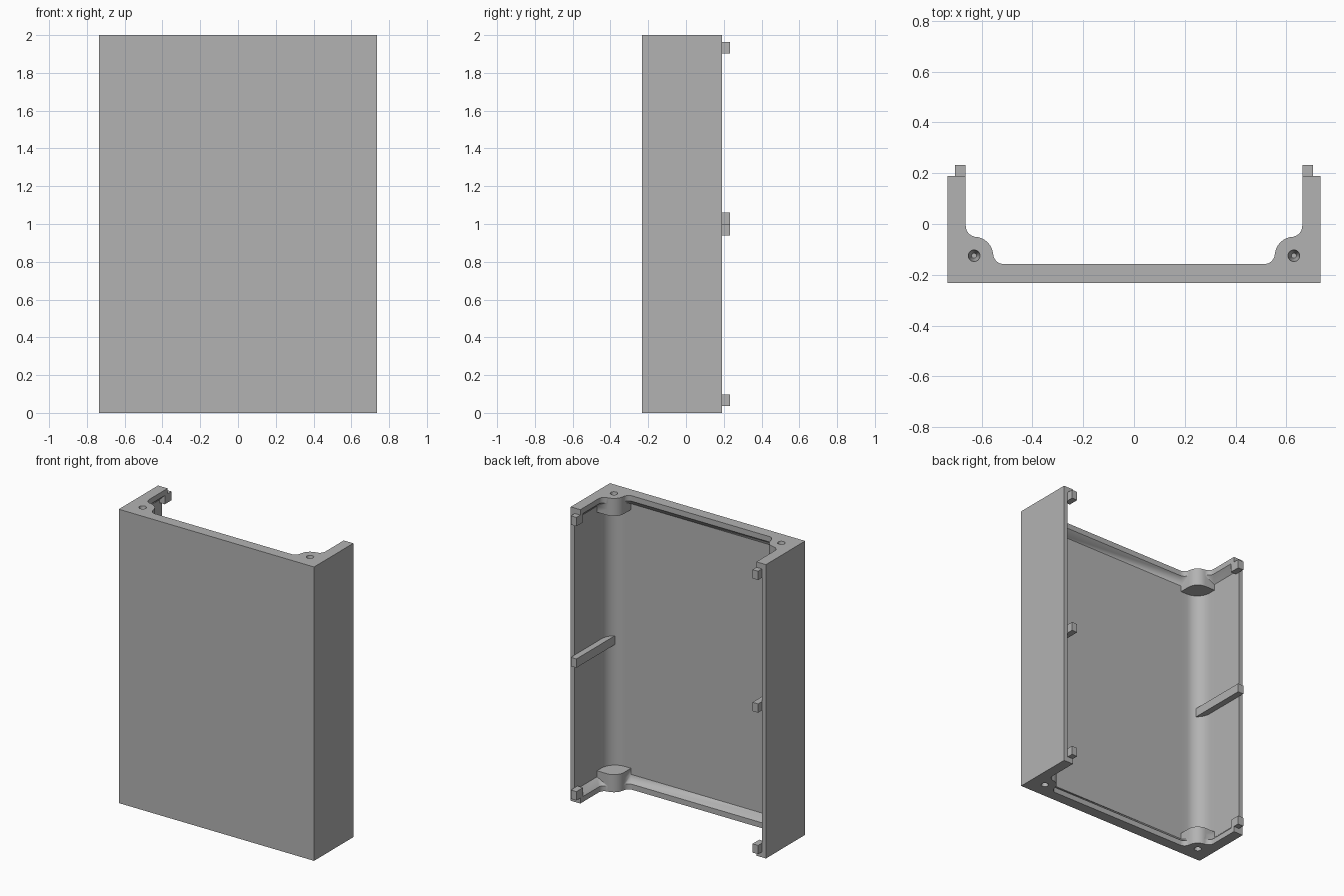
import bpy, bmesh
from math import cos, sin, radians
from mathutils import Matrix, Vector

cube = bpy.data.objects.get("Cube")
if cube:
    bpy.data.objects.remove(cube, do_unlink=True)

# Main sizes
HX, FRONT, BACK, HEIGHT = 0.735, -0.232, 0.19, 2.0
WALL_X, WALL_Y = 0.705, -0.2          # inner faces of the thin walls
BOSS_X, BOSS_Y, BOSS_R = 0.555, -0.05, 0.075
RIM, RIM_Z, BOSS_Z = 0.042, 0.037, 0.12
STEPS = 8

grey = bpy.data.materials.new("plain grey")
grey.use_nodes = True
COLOR = (0.45, 0.45, 0.45, 1)
grey.diffuse_color = COLOR
grey.node_tree.nodes["Principled BSDF"].inputs["Base Color"].default_value = COLOR


def arc(cx, cy, r, a0, a1):
    angles = [radians(a0 + (a1 - a0) * i / STEPS) for i in range(STEPS + 1)]
    return [(cx + r * cos(a), cy + r * sin(a)) for a in angles]


def boss_profile(t):
    """Inner half profile with corner boss; t is the rim thickness."""
    x, y = WALL_X - t, WALL_Y + t
    return ([(x, BACK)] + arc(x - t, BOSS_Y + t, t, 0, -90)
            + arc(BOSS_X + BOSS_R, BOSS_Y - BOSS_R, BOSS_R, 90, 180)
            + arc(BOSS_X - t, y + t, t, 0, -90))


def plain_profile():
    """Inner half profile with only a rounded corner."""
    r = 0.1
    n = STEPS + 1
    return ([(WALL_X, BACK)] + [(WALL_X, BOSS_Y)] * n
            + arc(WALL_X - r, WALL_Y + r, r, 0, -90) + [(BOSS_X, WALL_Y)] * n)


def finish(name, bm):
    bmesh.ops.recalc_face_normals(bm, faces=bm.faces)
    mesh = bpy.data.meshes.new(name)
    bm.to_mesh(mesh)
    bm.free()
    mesh.materials.append(grey)
    obj = bpy.data.objects.new(name, mesh)
    bpy.context.scene.collection.objects.link(obj)
    return obj


def box(name, lo, hi):
    lo, hi = Vector(lo), Vector(hi)
    bm = bmesh.new()
    bmesh.ops.create_cube(bm, size=1, matrix=Matrix.Translation((lo + hi) / 2)
                          @ Matrix.Diagonal((*(hi - lo), 1)))
    return finish(name, bm)


# Shell: stacked sections with rims, chamfers and corner bosses at both ends
lower = [(0, boss_profile(RIM)), (RIM_Z, boss_profile(RIM)),
         (RIM_Z + RIM, boss_profile(0)), (BOSS_Z, boss_profile(0)),
         (BOSS_Z, plain_profile())]
sections = lower + [(HEIGHT - z, p) for z, p in reversed(lower)]
bm = bmesh.new()
rings = []
for z, half in sections:
    outline = half + [(-x, y) for x, y in reversed(half)]
    outline += [(-HX, BACK), (-HX, FRONT), (HX, FRONT), (HX, BACK)]
    rings.append([bm.verts.new((x, y, z)) for x, y in outline])
for a, b in zip(rings, rings[1:]):
    for i in range(len(a)):
        j = (i + 1) % len(a)
        bm.faces.new((a[i], a[j], b[j], b[i]))
bm.faces.new(rings[0])
bm.faces.new(rings[-1])
bmesh.ops.remove_doubles(bm, verts=bm.verts, dist=1e-5)
bmesh.ops.dissolve_degenerate(bm, edges=bm.edges, dist=1e-5)
shell = finish("case_shell", bm)

# Tapered screw holes in both ends of the bosses
bm = bmesh.new()
for sx in (-1, 1):
    for end, s in ((0, 1), (HEIGHT, -1)):
        depth = 0.08
        flip = Matrix.Rotation(radians(180 if s < 0 else 0), 4, "X")
        bmesh.ops.create_cone(
            bm, cap_ends=True, segments=24, radius1=0.024, radius2=0.01, depth=depth,
            matrix=Matrix.Translation((sx * 0.63, -0.125, end + s * (depth / 2 - 0.005))) @ flip)
cutter = finish("hole_cutter", bm)
cutter.hide_render = True
mod = shell.modifiers.new("holes", "BOOLEAN")
mod.operation, mod.solver, mod.object = "DIFFERENCE", "EXACT", cutter
bpy.context.view_layer.objects.active = shell
shell.select_set(True)
bpy.ops.object.modifier_apply(modifier=mod.name)
bpy.data.objects.remove(cutter, do_unlink=True)
bpy.ops.object.shade_smooth_by_angle(angle=radians(25))

# Locating tabs at the ends and a long rib halfway up each side wall
TAB_IN, TAB_OUT, TAB_BACK, TAB_H = 0.663, 0.705, 0.232, 0.06
for side, s, rib_z in (("left", 1, 0.94), ("right", -1, 1.0)):
    x0, x1 = sorted((s * TAB_IN, s * TAB_OUT))
    for end, z in (("bottom", RIM_Z), ("top", HEIGHT - RIM_Z - TAB_H)):
        box(f"{side}_{end}_tab", (x0, 0.16, z), (x1, TAB_BACK, z + TAB_H))
    box(f"{side}_middle_rib", (x0, -0.19, rib_z), (x1, TAB_BACK, rib_z + TAB_H))
